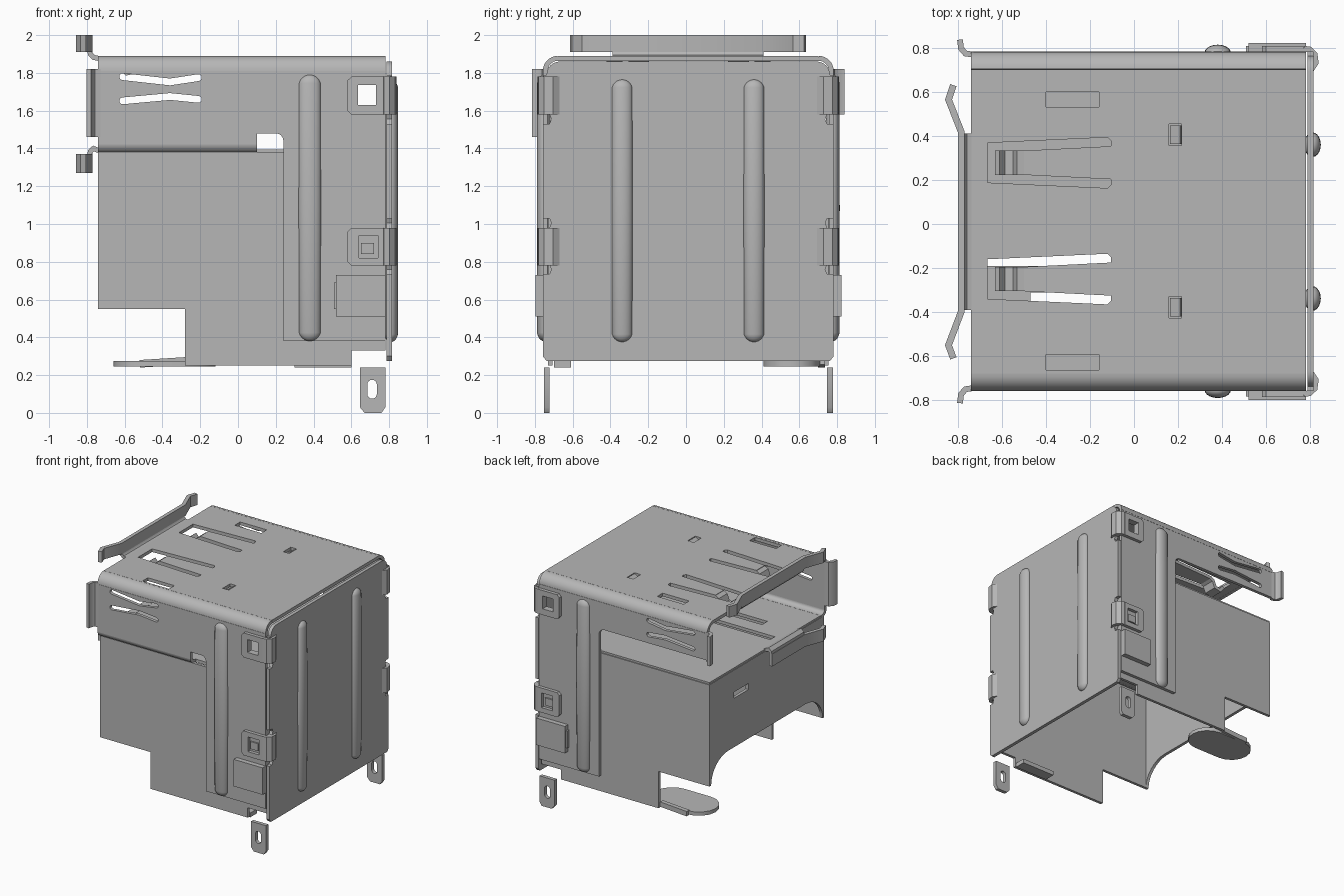
import bpy, bmesh, math
from mathutils import Vector

if "Cube" in bpy.data.objects:
    bpy.data.objects.remove(bpy.data.objects["Cube"])

metal = bpy.data.materials.new("plain_grey_steel")
metal.diffuse_color = (0.47, 0.47, 0.47, 1)
metal.use_nodes = True
metal.node_tree.nodes["Principled BSDF"].inputs["Base Color"].default_value = metal.diffuse_color
YC, T = 0.012, 0.026          # body centre line and sheet thickness
PLANES = {"xy": lambda u, v, w: (u, v, w),
          "xz": lambda u, v, w: (u, w, v),
          "yz": lambda u, v, w: (w, u, v)}
parts = []


def add(name, bm):
    bmesh.ops.recalc_face_normals(bm, faces=bm.faces)
    me = bpy.data.meshes.new(name)
    bm.to_mesh(me)
    bm.free()
    me.materials.append(metal)
    ob = bpy.data.objects.new(name, me)
    bpy.context.collection.objects.link(ob)
    parts.append(ob)


def plate(name, plane, outline, w0, w1, holes=()):
    """Flat outline with holes, thickened from w0 to w1 along the third axis."""
    cu = bpy.data.curves.new(name, "CURVE")
    cu.dimensions, cu.fill_mode, cu.extrude = "2D", "BOTH", abs(w1 - w0) / 2
    for loop in [outline, *holes]:
        sp = cu.splines.new("POLY")
        sp.points.add(len(loop) - 1)
        for p, (u, v) in zip(sp.points, loop):
            p.co = (u, v, 0, 1)
        sp.use_cyclic_u = True
    tmp = bpy.data.objects.new("outline_helper", cu)
    bpy.context.collection.objects.link(tmp)
    bpy.context.view_layer.update()
    dg = bpy.context.evaluated_depsgraph_get()
    me = bpy.data.meshes.new_from_object(tmp.evaluated_get(dg))
    bm = bmesh.new()
    bm.from_mesh(me)
    bpy.data.objects.remove(tmp)
    bpy.data.curves.remove(cu)
    bpy.data.meshes.remove(me)
    bmesh.ops.remove_doubles(bm, verts=bm.verts, dist=1e-5)
    for v in bm.verts:
        v.co = PLANES[plane](v.co.x, v.co.y, v.co.z + (w0 + w1) / 2)
    add(name, bm)


def thicken(path, t, rounded=False):
    """Closed outline around an open path."""
    pts = [Vector(p) for p in path]
    left, right = [], []
    for i, p in enumerate(pts):
        a = (p - pts[i - 1]).normalized() if i else None
        b = (pts[i + 1] - p).normalized() if i < len(pts) - 1 else None
        d = (a + b).normalized() if a and b else (a or b)
        n = Vector((-d.y, d.x)) * t / 2 / (d.dot(a) if a else 1)
        left.append(p + n)
        right.append(p - n)
    if not rounded:
        return [tuple(p) for p in left + right[::-1]]

    def cap(c, start):
        r = start - c
        return [c + Vector((r.x * math.cos(k) + r.y * math.sin(k),
                            r.y * math.cos(k) - r.x * math.sin(k)))
                for k in (math.pi * i / 8 for i in range(1, 8))]
    return [tuple(p) for p in left + cap(pts[-1], left[-1]) + right[::-1] + cap(pts[0], right[0])]


def strip(name, plane, path, w0, w1, t=T):
    plate(name, plane, thicken(path, t), w0, w1)


def rect(u0, u1, v0, v1):
    return [(u0, v0), (u1, v0), (u1, v1), (u0, v1)]


def arc(cu, cv, ru, rv, a0, a1, n=8):
    return [(cu + ru * math.cos(a), cv + rv * math.sin(a))
            for a in (math.radians(a0 + (a1 - a0) * i / n) for i in range(n + 1))]


def flip(path, s):
    """Mirror the y part of an xy path about the body centre."""
    return [(u, YC + s * v) for u, v in path]


def rib(name, x, y, z0, z1, rx, ry):
    """Upright pill-shaped bump pressed out of a wall."""
    r = max(rx, ry)
    bm = bmesh.new()
    bmesh.ops.create_uvsphere(bm, u_segments=20, v_segments=12, radius=1)
    half = (z1 - z0) / 2 - r
    for v in bm.verts:
        shift = 0 if abs(v.co.z) < 1e-4 else math.copysign(half, v.co.z)
        v.co = (x + v.co.x * rx, y + v.co.y * ry, (z0 + z1) / 2 + v.co.z * r + shift)
    add(name, bm)


# Roof with spring cut-outs
SPRINGS = (0.278, -0.25)
holes = [rect(-0.40, -0.16, y - 0.035, y + 0.035) for y in (0.565, -0.628)]
holes += [[(-0.665, y - 0.09), (-0.12, y - 0.115), (-0.105, y - 0.10), (-0.105, y + 0.10),
           (-0.12, y + 0.115), (-0.665, y + 0.09)] for y in SPRINGS]
holes += [rect(0.16, 0.215, y - 0.048, y + 0.048) for y in (0.405, -0.378)]
plate("roof", "xy", rect(-0.74, 0.78, YC - 0.69, YC + 0.69), 1.89 - T, 1.89, holes)
for y in SPRINGS:
    plate("roof_spring", "xy", [(-0.5, y - 0.055), (-0.105, y - 0.075), (-0.105, y + 0.075),
                                (-0.5, y + 0.055)], 1.864, 1.89)
    strip("roof_spring_tip", "xz", [(-0.49, 1.877), (-0.52, 1.86), (-0.54, 1.81), (-0.59, 1.80),
                                    (-0.62, 1.84)], y - 0.055, y + 0.055)
for y in (0.405, -0.378):
    strip("roof_stop", "xz", [(0.215, 1.877), (0.17, 1.85)], y - 0.042, y + 0.042)

# Outer shell sides: bends, walls, flares, ribs, clips, legs
waves = [thicken(p, 0.036, True) for p in (
    [(-0.61, 1.78), (-0.36, 1.752), (-0.21, 1.775)],
    [(-0.61, 1.652), (-0.36, 1.675), (-0.21, 1.66)])]
window = rect(0.635, 0.73, 1.63, 1.735)
for s in (-1, 1):
    def wall(name, outline, w0, w1, holes=()):
        plate(name, "xz", outline, YC + s * w0, YC + s * w1, holes)

    bend = [(YC + s * u, v) for u, v in arc(0.69, 1.81, 0.067, 0.067, 90, 0)]
    strip("roof_bend", "yz", bend, -0.74, 0.78)
    if s < 0:
        edge = [(-0.74, 1.42), (0.10, 1.42), (0.10, 1.48)] + arc(0.20, 1.44, 0.04, 0.04, 90, 0)
    else:
        edge = [(-0.74, 1.59)] + arc(0.19, 1.54, 0.05, 0.05, 90, 0)
    wall("outer_wall", [(-0.74, 1.81)] + edge + [(0.24, 0.38), (0.78, 0.38), (0.78, 1.81)],
         0.744, 0.77, waves + [window])
    # inner shell side
    wall("inner_wall", [(-0.735, 1.38), (-0.735, 0.55), (-0.28, 0.55), (-0.28, 0.25), (0.60, 0.25),
                        (0.60, 0.33), (0.78, 0.33), (0.78, 1.38)], 0.72, 0.743)
    strip("side_flare", "xy", flip([(-0.73, 0.757), (-0.765, 0.762), (-0.785, 0.785),
                                    (-0.79, 0.825)], s), 1.46 if s < 0 else 1.58, 1.82)
    rib("side_rib", 0.38, YC + s * 0.765, 0.38, 1.79, 0.06, 0.037)
    for z0, z1, hole in ((1.58, 1.78, window), (0.78, 0.98, rect(0.64, 0.74, 0.82, 0.94))):
        wall("clip", [(0.60, z0), (0.77, z0), (0.77, z1), (0.60, z1), (0.58, z1 - 0.02),
                      (0.58, z0 + 0.02)], 0.77, 0.797, [hole])
        strip("clip_bend", "xy", flip([(0.77, 0.784), (0.797, 0.78), (0.82, 0.758),
                                       (0.825, 0.72), (0.805, 0.69)], s), z0, z1)
    wall("clip_catch", rect(0.65, 0.72, 0.84, 0.90), 0.765, 0.782)
    wall("side_pad", rect(0.52, 0.78, 0.51, 0.73), 0.77, 0.81)
    wall("side_pad_lip", rect(0.508, 0.52, 0.55, 0.69), 0.77, 0.795)
    wall("leg", [(0.645, 0.24), (0.645, 0.03), (0.67, 0), (0.76, 0), (0.78, 0.03), (0.78, 0.24)],
         0.735, 0.765, [thicken([(0.71, 0.10), (0.71, 0.15)], 0.05, True)])

# Floor of the upper bay, rolled into the front wall
plate("bay_floor", "xy", rect(-0.735, 0.78, YC - 0.70, YC + 0.735), 1.37, 1.395,
      [rect(-0.67, -0.10, -0.19, -0.13), rect(-0.47, -0.10, -0.38, -0.31)])
strip("bay_floor_bend", "yz", [(YC - u, v) for u, v in arc(0.70, 1.425, 0.057, 0.042, 0, -90)],
      -0.74, 0.10)

# Closed end of the lower bay with an arched lower edge
arch = [(YC + u, v) for u, v in arc(0.5, 0.55, 0.22, 0.20, 0, 90)]
arch += [(YC - u, v) for u, v in arc(0.5, 0.55, 0.22, 0.20, 90, 0)]
plate("lower_bay_face", "yz", [(YC - 0.74, 0.55), (YC - 0.74, 1.38), (YC + 0.74, 1.38),
                               (YC + 0.74, 0.55)] + arch, -0.74, -0.715,
      [rect(0.25, 0.44, 1.15, 1.20)])

# Spring lips at the mouth of the bay
strip("top_lip", "xy", [(-0.82, -0.61), (-0.842, -0.55), (-0.785, -0.40), (-0.785, 0.42),
                        (-0.842, 0.565), (-0.82, 0.63)], 1.91, 2.0, 0.03)
strip("top_lip_bend", "xz", [(-0.785, 1.92), (-0.782, 1.90), (-0.765, 1.882), (-0.735, 1.876)],
      -0.39, 0.41)
strip("lower_lip", "xy", [(-0.82, -0.61), (-0.842, -0.55), (-0.785, -0.40), (-0.785, 0.03)],
      1.27, 1.37, 0.03)
strip("lower_lip_bend", "xz", [(-0.785, 1.36), (-0.782, 1.385), (-0.765, 1.40), (-0.73, 1.385)],
      -0.39, 0.03)

# Back panel with edge notches and two ribs
side = [(0.77, 0.30)]
for z in (0.76, 1.005, 1.555):
    side += [(0.77, z - 0.025), (0.735, z - 0.025), (0.725, z), (0.735, z + 0.025), (0.77, z + 0.025)]
side += [(0.77, 1.79)] + arc(0.68, 1.79, 0.07, 0.07, 0, 90)
outline = [(YC + u, v) for u, v in side] + [(YC - u, v) for u, v in side[::-1]]
outline += [(YC - 0.75, 0.275), (YC + 0.75, 0.275)]
plate("back_panel", "yz", outline, 0.787, 0.815)
for y in (-0.338, 0.36):
    rib("back_rib", 0.81, y, 0.375, 1.765, 0.038, 0.056)

# Bottom tongue and foot tab
plate("bottom_tongue", "xy", thicken([(-0.27, 0.56), (-0.51, 0.56)], 0.30, True), 0.245, 0.275)
strip("tongue_mount", "xz", [(-0.52, 0.26), (-0.28, 0.275)], 0.70, 0.735, 0.04)
plate("bottom_tab", "xy", rect(0.30, 0.60, -0.70, -0.61), 0.24, 0.275)

for ob in parts:
    ob.select_set(True)
bpy.context.view_layer.objects.active = parts[0]
bpy.ops.object.shade_smooth_by_angle(angle=math.radians(35))
